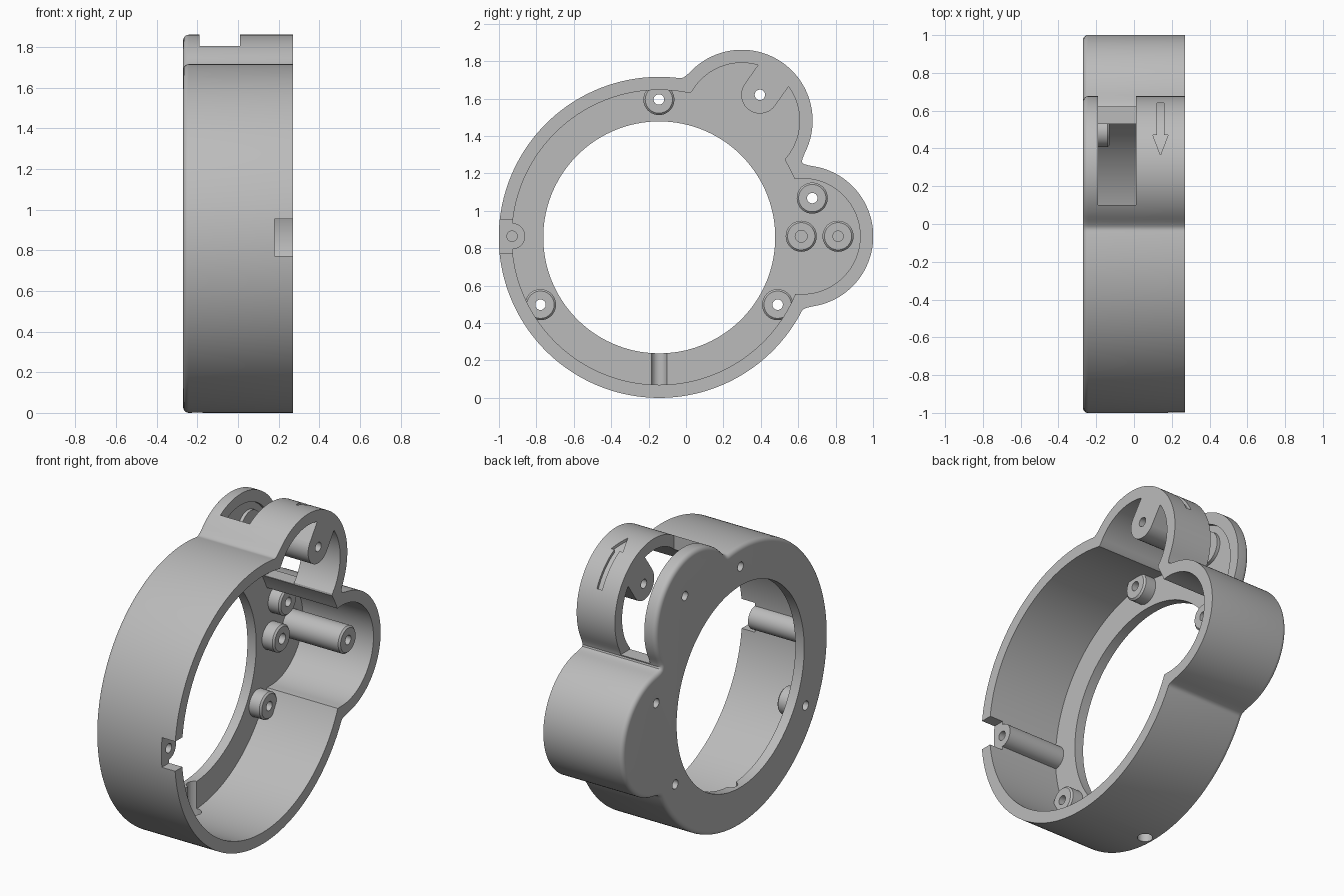
import bpy, bmesh, math
from mathutils import Vector, Matrix

if "Cube" in bpy.data.objects:
    bpy.data.objects.remove(bpy.data.objects["Cube"], do_unlink=True)

# Layout in the (y, z) plane; the housing axis runs along x
MAIN, TOP, SIDE = (-0.143, 0.858), (0.298, 1.482), (0.622, 0.864)
BACK, FRONT, FLOOR = -0.27, 0.27, -0.21


def mesh_object(name, bm):
    bmesh.ops.recalc_face_normals(bm, faces=bm.faces)
    me = bpy.data.meshes.new(name)
    bm.to_mesh(me)
    bm.free()
    ob = bpy.data.objects.new(name, me)
    bpy.context.scene.collection.objects.link(ob)
    return ob


def loft(name, layers):
    """Solid through (x, outline) layers, outlines given in (y, z)."""
    bm = bmesh.new()
    rings = [[bm.verts.new((x, p[0], p[1])) for p in pts] for x, pts in layers]
    for a, b in zip(rings, rings[1:]):
        for i in range(len(a)):
            j = (i + 1) % len(a)
            bm.faces.new((a[i], a[j], b[j], b[i]))
    bm.faces.new(rings[0])
    bm.faces.new(rings[-1])
    return mesh_object(name, bm)


def circle(c, r, n=40):
    return [(c[0] + r * math.cos(2 * math.pi * i / n),
             c[1] + r * math.sin(2 * math.pi * i / n)) for i in range(n)]


def rod(name, c, r, x0, x1, n=40):
    return loft(name, [(x0, circle(c, r, n)), (x1, circle(c, r, n))])


def box(name, lo, hi):
    (x0, y0, z0), (x1, y1, z1) = lo, hi
    pts = [(y0, z0), (y1, z0), (y1, z1), (y0, z1)]
    return loft(name, [(x0, pts), (x1, pts)])


def carve(target, cutter):
    """Subtract the cutter from the target and discard it."""
    mod = target.modifiers.new("carve", 'BOOLEAN')
    mod.operation, mod.solver, mod.object = 'DIFFERENCE', 'EXACT', cutter
    bpy.context.view_layer.objects.active = target
    bpy.ops.object.modifier_apply(modifier=mod.name)
    bpy.data.objects.remove(cutter, do_unlink=True)


def outline(r_main, r_lobe, blend, n=540):
    """Outer edge of a disc joined with two lobes, corners blended."""
    pts = []
    for i in range(n):
        a = 2 * math.pi * i / n
        d = Vector((math.cos(a), math.sin(a)))
        r = r_main
        for lobe in (TOP, SIDE):
            c = Vector(lobe) - Vector(MAIN)
            along = c.dot(d)
            gap = r_lobe ** 2 - (c.length_squared - along ** 2)
            if along > 0 and gap > 0:
                far = along + math.sqrt(gap)
                h = max(blend - abs(r - far), 0)
                r = max(r, far) + (h * h / (4 * blend) if blend else 0)
        pts.append((MAIN[0] + r * d.x, MAIN[1] + r * d.y))
    return pts


def inset(pts, dist):
    out = []
    for i, p in enumerate(pts):
        t = Vector(pts[(i + 1) % len(pts)]) - Vector(pts[i - 1])
        nrm = Vector((-t.y, t.x)).normalized()
        out.append((p[0] + nrm.x * dist, p[1] + nrm.y * dist))
    return out


# Outer body with a rounded back edge
edge = outline(0.858, 0.379, 0.05)
R = 0.028
layers = []
for k in range(6):
    a = k / 5 * math.pi / 2
    layers.append((BACK + R * (1 - math.sin(a)), inset(edge, R * (1 - math.cos(a)))))
layers = [(FRONT, edge)] + layers
housing = loft("housing", layers)

# Cavity, with the bosses left standing inside it
cavity = loft("cavity", [(FLOOR, outline(0.788, 0.309, 0)), (0.32, outline(0.788, 0.309, 0))])
through = [(-0.145, 1.595), (0.675, 1.068), (0.49, 0.498), (-0.778, 0.498)]
hub, post, latch, pivot = (0.616, 0.864), (0.813, 0.864), (-0.93, 0.864), (0.395, 1.62)


def boss(c, r, top):
    ch = 0.01
    carve(cavity, loft("boss", [(FLOOR - 0.03, circle(c, r)), (top - ch, circle(c, r)),
                                (top, circle(c, r - ch))]))


for c in through + [hub]:
    boss(c, 0.083, -0.13)
boss(post, 0.083, 0.18)
boss(latch, 0.07, 0.22)
boss(pivot, 0.1, -0.18)

# Pivot boss with a web running out to the lobe wall
carve(cavity, rod("pivot_boss", pivot, 0.1, 0, 0.36))
d = (Vector(pivot) - Vector(TOP)).normalized()
s = Vector((-d.y, d.x)) * 0.1
p0, p1 = Vector(pivot), Vector(pivot) + d * 0.175
web = [tuple(v) for v in (p0 - s, p1 - s, p1 + s, p0 + s)]
carve(cavity, loft("web", [(0, web), (0.36, web)]))
carve(housing, cavity)

# Central opening, lobe slot and rim notch
carve(housing, rod("opening", MAIN, 0.62, -0.4, 0.4, 160))
carve(housing, box("slot", (-0.19, 0.1, 1.27), (0.01, 0.8, 2.0)))
carve(housing, box("notch", (0.18, -1.1, 0.772), (0.4, -0.85, 0.954)))

# Screw holes
for c in through + [pivot]:
    carve(housing, rod("screw_hole", c, 0.028, -0.4, 0.4, 24))
for c, r, x0 in ((hub, 0.032, -0.2), (post, 0.028, 0), (latch, 0.028, 0)):
    carve(housing, rod("blind_hole", c, r, x0, 0.4, 24))

# Radial drain hole through the bottom wall and floor lip
drain = rod("drain", (0, 0), 0.043, -0.1, 0.32, 32)
drain.data.transform(Matrix.Translation((-0.2, MAIN[0], 0)) @ Matrix.Rotation(-math.pi / 2, 4, 'Y'))
carve(housing, drain)

# Engraved arrow on the top lobe
bm = bmesh.new()
half = [(0, 0.365), (0.04, 0.47), (0.018, 0.47), (0.018, 0.64)]
shape = half + [(-x, y) for x, y in reversed(half[1:])]
face = bm.faces.new([bm.verts.new((0.14 + x, y, 1.55)) for x, y in shape])
top = bmesh.ops.extrude_face_region(bm, geom=[face])["geom"]
bmesh.ops.translate(bm, vec=(0, 0, 0.45),
                    verts=[v for v in top if isinstance(v, bmesh.types.BMVert)])
arrow = mesh_object("arrow", bm)
carve(arrow, rod("arrow_depth", TOP, 0.363, -0.4, 0.4, 160))
carve(housing, arrow)

# Material and shading
mat = bpy.data.materials.new("grey plastic")
mat.use_nodes = True
colour = (0.5, 0.5, 0.5, 1)
mat.diffuse_color = colour
mat.node_tree.nodes["Principled BSDF"].inputs["Base Color"].default_value = colour
housing.data.materials.clear()
housing.data.materials.append(mat)
for o in bpy.context.selected_objects:
    o.select_set(False)
housing.select_set(True)
bpy.context.view_layer.objects.active = housing
bpy.ops.object.shade_smooth_by_angle(angle=math.radians(30))
